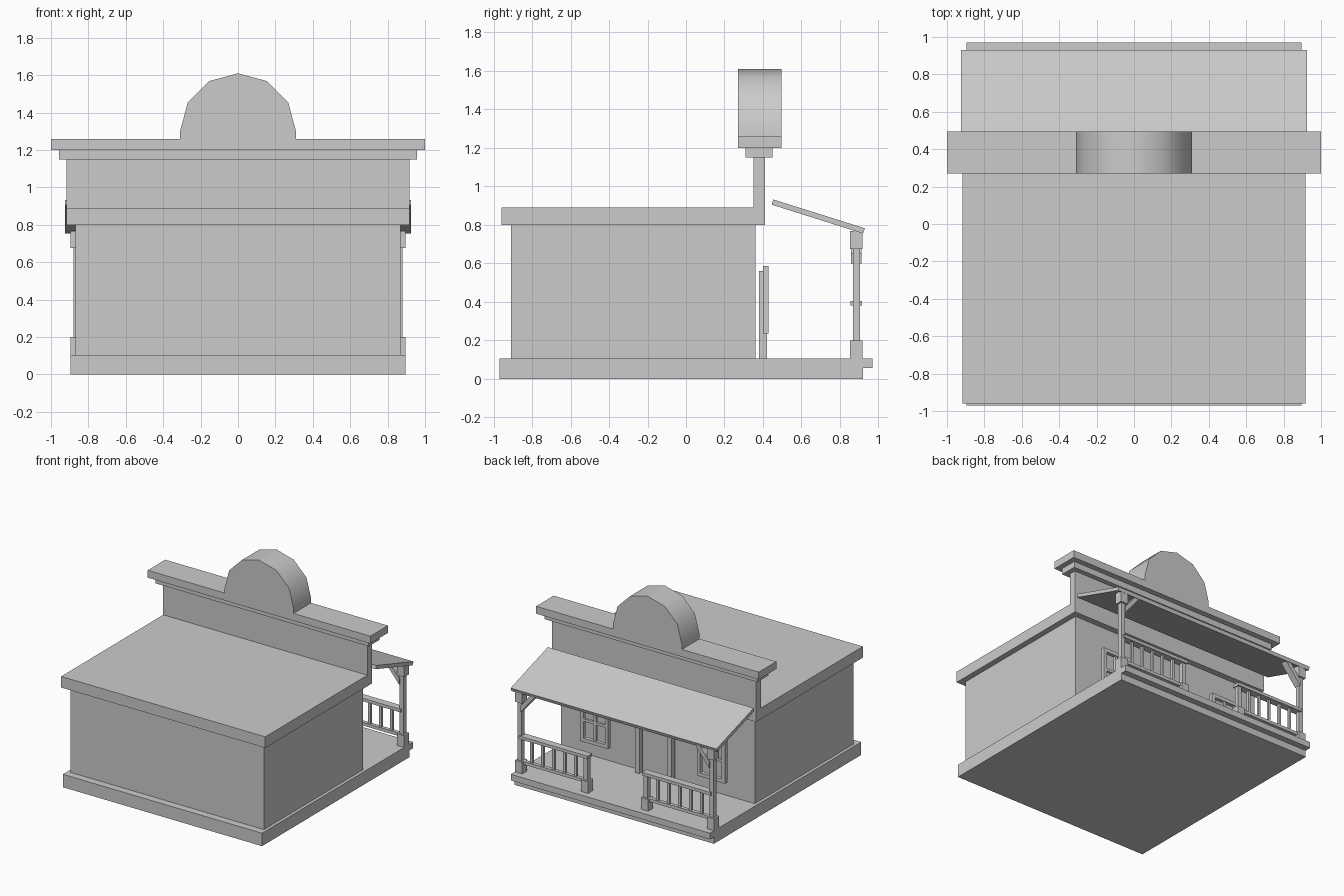
import bpy
import math

if "Cube" in bpy.data.objects:
    bpy.data.objects.remove(bpy.data.objects["Cube"])


def mesh(name, verts, faces):
    me = bpy.data.meshes.new(name)
    me.from_pydata(verts, [], faces)
    me.update()
    ob = bpy.data.objects.new(name, me)
    bpy.context.collection.objects.link(ob)
    return ob


def prism(name, profile, lo, hi, place):
    """Extrude a 2D profile between lo and hi; place maps (u, v, depth) to xyz."""
    n = len(profile)
    verts = [place(u, v, d) for d in (lo, hi) for u, v in profile]
    faces = [tuple(range(n)), tuple(range(2 * n - 1, n - 1, -1))]
    faces += [(i, i + n, (i + 1) % n + n, (i + 1) % n) for i in range(n)]
    ob = mesh(name, verts, faces)
    # make all normals point outward
    import bmesh
    bm = bmesh.new()
    bm.from_mesh(ob.data)
    bmesh.ops.recalc_face_normals(bm, faces=bm.faces)
    bm.to_mesh(ob.data)
    bm.free()
    return ob


def along_y(u, v, d):
    return (u, d, v)


def along_x(u, v, d):
    return (d, u, v)


def box(name, x0, x1, y0, y1, z0, z1):
    return prism(name, [(x0, z0), (x1, z0), (x1, z1), (x0, z1)], y0, y1, along_y)


def post(name, x, half, z0, z1, y=0.885):
    return box(name, x - half, x + half, y - half, y + half, z0, z1)


def mirrored(ob):
    m = ob.modifiers.new("mirror", 'MIRROR')
    m.use_axis = (True, False, False)
    m.use_mirror_merge = False
    return ob


# Foundation with a projecting lip at the porch edge
prism("foundation", [(-0.97, 0), (0.92, 0), (0.92, 0.055), (0.97, 0.055),
                     (0.97, 0.105), (-0.97, 0.105)], -0.895, 0.895, along_x)

# Main building, with roof and tall false front as one stepped profile
box("main_walls", -0.87, 0.87, -0.91, 0.36, 0.105, 0.80)
prism("roof_and_false_front", [(-0.96, 0.80), (0.41, 0.80), (0.41, 1.15), (0.35, 1.15),
                               (0.35, 0.89), (-0.96, 0.89)], -0.917, 0.917, along_x)

# Cornice
box("lower_cornice", -0.957, 0.957, 0.31, 0.45, 1.15, 1.20)
box("upper_cornice", -1.0, 1.0, 0.27, 0.495, 1.20, 1.26)

# Rounded crest: half of a twelve-sided drum
arc = [(0.31 * math.cos(math.radians(a)), 1.30 + 0.31 * math.sin(math.radians(a)))
       for a in range(0, 181, 30)]
crest = prism("rounded_crest", [(0.31, 1.22)] + arc + [(-0.31, 1.22)], 0.27, 0.495, along_y)
bpy.context.view_layer.objects.active = crest
crest.select_set(True)
bpy.ops.object.shade_smooth_by_angle(angle=math.radians(35))
crest.select_set(False)

# Sloping porch roof
prism("porch_roof", [(0.445, 0.905), (0.92, 0.755), (0.93, 0.782), (0.453, 0.932)],
      -0.925, 0.925, along_x)

# Corner posts and braces
PX, NX = 0.8625, 0.27
mirrored(post("porch_post", PX, 0.018, 0.19, 0.70))
mirrored(post("porch_post_base", PX, 0.0325, 0.105, 0.20))
mirrored(post("porch_post_cap", PX, 0.0325, 0.675, 0.767))
mirrored(prism("porch_brace", [(0.848, 0.60), (0.848, 0.65), (0.755, 0.765), (0.71, 0.765)],
               0.857, 0.913, along_y))

# Railings between corner posts and inner newels
mirrored(post("newel_post", NX, 0.018, 0.19, 0.39))
mirrored(post("newel_base", NX, 0.0325, 0.105, 0.20))
mirrored(box("hand_rail", NX - 0.025, PX, 0.855, 0.915, 0.38, 0.405))
mirrored(box("bottom_rail", NX, PX, 0.87, 0.90, 0.175, 0.20))
for i in range(1, 6):
    mirrored(post("baluster", NX + (PX - NX) * i / 6, 0.010, 0.195, 0.385))

# Door frame
mirrored(box("door_jamb", 0.125, 0.165, 0.38, 0.42, 0.105, 0.56))
box("door_lintel", -0.125, 0.125, 0.38, 0.42, 0.52, 0.56)

# Two four-pane windows
WX, HW, W0, W1, T = 0.525, 0.127, 0.235, 0.585, 0.03
for x0 in (WX - HW, WX + HW - T):
    mirrored(box("window_stile", x0, x0 + T, 0.40, 0.43, W0, W1))
for z0 in (W0, W1 - T):
    mirrored(box("window_rail", WX - HW + T, WX + HW - T, 0.40, 0.43, z0, z0 + T))
mid = (W0 + W1) / 2
mirrored(box("window_upright_bar", WX - 0.011, WX + 0.011, 0.404, 0.424, W0 + T, W1 - T))
mirrored(box("window_cross_bar", WX - HW + T, WX + HW - T, 0.404, 0.424, mid - 0.011, mid + 0.011))
